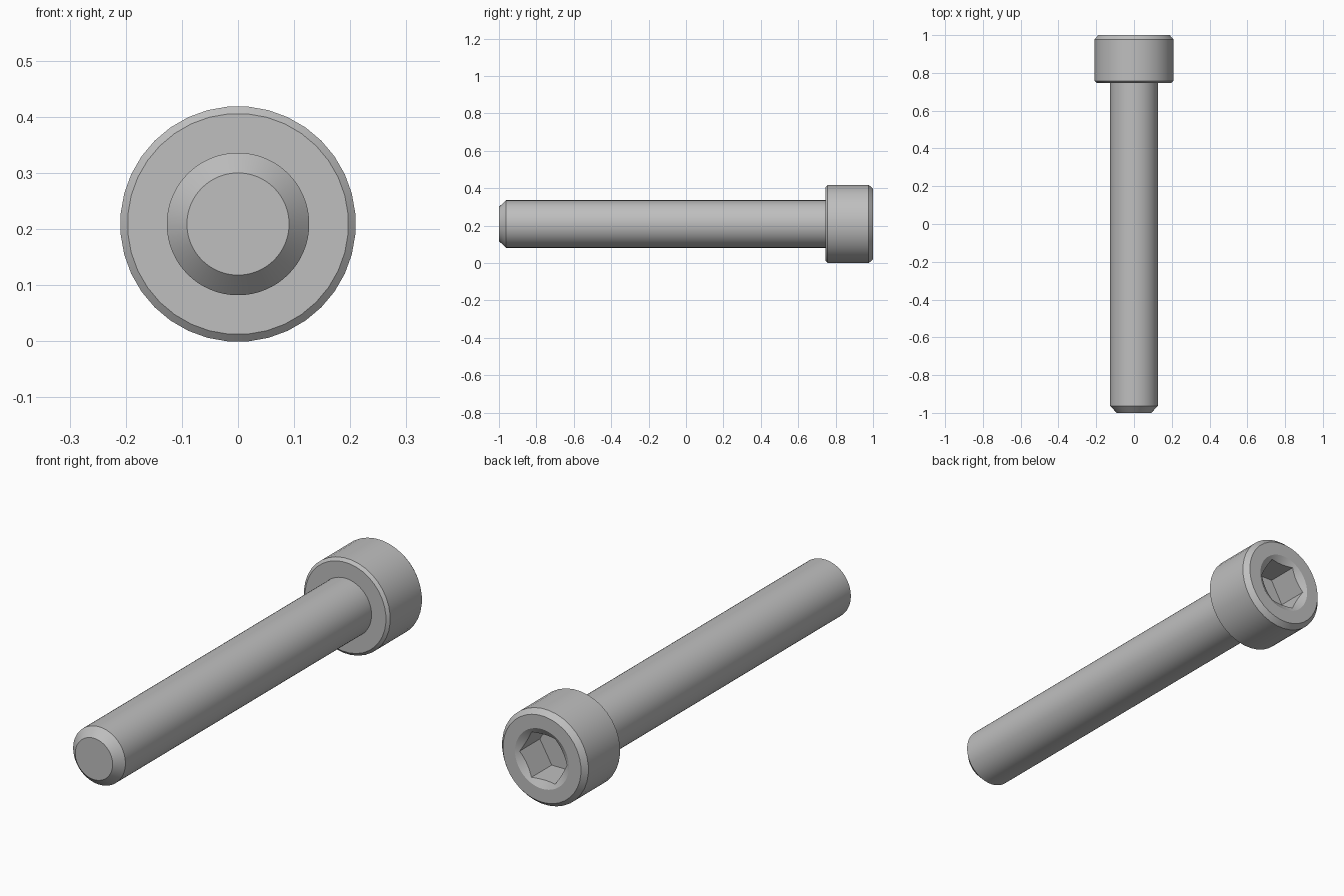
import bpy, bmesh, math

cube = bpy.data.objects.get("Cube")
if cube:
    bpy.data.objects.remove(cube, do_unlink=True)

AXIS_Z = 0.209

steel = bpy.data.materials.new("grey_steel")
steel.use_nodes = True
colour = (0.52, 0.52, 0.52, 1)
steel.diffuse_color = colour
steel.node_tree.nodes["Principled BSDF"].inputs["Base Color"].default_value = colour


def lathe(name, profile, sides, phase=0.0):
    """Closed solid turned about the y axis from (radius, y) points."""
    bm = bmesh.new()
    rings = []
    for r, y in profile:
        angles = [(i + phase) * math.tau / sides for i in range(sides)]
        rings.append([bm.verts.new((r * math.cos(a), y, AXIS_Z + r * math.sin(a)))
                      for a in angles])
    for a, b in zip(rings, rings[1:]):
        for i in range(sides):
            j = (i + 1) % sides
            bm.faces.new((a[i], a[j], b[j], b[i]))
    bm.faces.new(rings[0])
    bm.faces.new(rings[-1])
    bmesh.ops.recalc_face_normals(bm, faces=bm.faces[:])
    mesh = bpy.data.meshes.new(name)
    bm.to_mesh(mesh)
    bm.free()
    mesh.materials.append(steel)
    obj = bpy.data.objects.new(name, mesh)
    bpy.context.collection.objects.link(obj)
    return obj


def activate(obj):
    bpy.ops.object.select_all(action='DESELECT')
    obj.select_set(True)
    bpy.context.view_layer.objects.active = obj


def cut(obj, cutter):
    activate(obj)
    mod = obj.modifiers.new("cut", 'BOOLEAN')
    mod.operation = 'DIFFERENCE'
    mod.solver = 'EXACT'
    mod.object = cutter
    bpy.ops.object.modifier_apply(modifier=mod.name)
    bpy.data.objects.remove(cutter, do_unlink=True)


# Shaft with a chamfered tip
shaft = lathe("shaft", [(0.091, -1), (0.127, -0.963), (0.127, 0.76)], 64)

# Cylindrical head, chamfered at both ends
head = lathe("head", [(0.197, 0.746), (0.21, 0.757), (0.21, 0.977), (0.19, 1)], 36, 0.5)

# Hexagonal socket with a conical lead-in
cut(head, lathe("socket_cutter", [(0.115, 0.85), (0.115, 1.1)], 6))
slope = 0.58
rim = 0.131
cut(head, lathe("lead_in_cutter",
                [(0.02, 1 - (rim - 0.02) * slope), (rim + 0.05, 1 + 0.05 * slope)], 48))

for part in (shaft, head):
    activate(part)
    bpy.ops.object.shade_smooth_by_angle(angle=math.radians(22))
